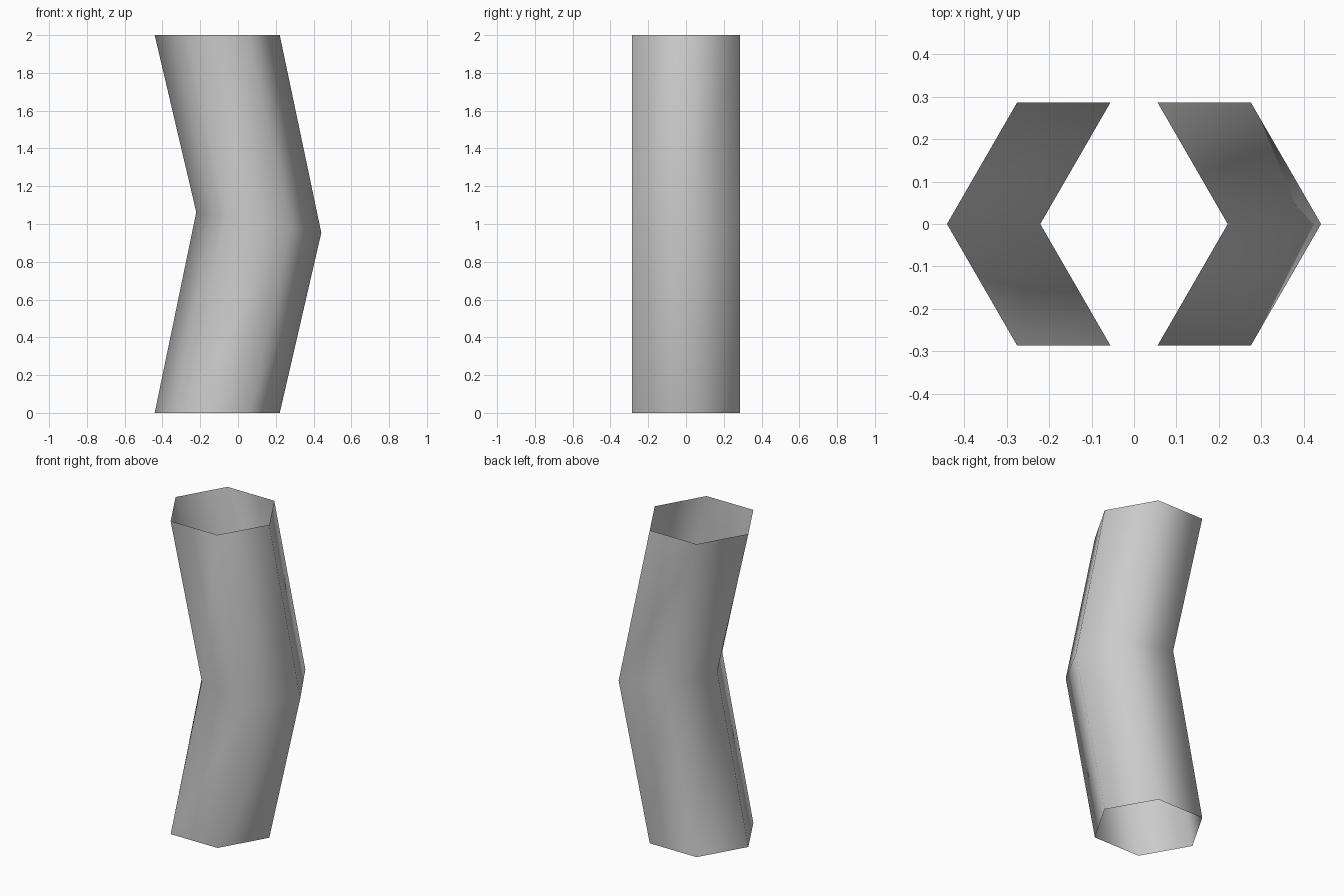
import bpy, bmesh
from math import cos, sin, tau

if "Cube" in bpy.data.objects:
    bpy.data.objects.remove(bpy.data.objects["Cube"])

SIDES, R = 6, 0.331

bm = bmesh.new()


def ring(cx, z, tilt=0.0):
    """Hexagon around (cx, 0, z), leaning down towards +x by tilt."""
    pts = [(R * cos(tau * i / SIDES), R * sin(tau * i / SIDES)) for i in range(SIDES)]
    return [bm.verts.new((cx + x, y, z - tilt * x)) for x, y in pts]


# Bottom rim, mitred elbow, top rim; both ends stay open
rings = [ring(-0.11, 0), ring(0.11, 1.008, 0.165), ring(-0.11, 2)]
for low, high in zip(rings, rings[1:]):
    for i in range(SIDES):
        j = (i + 1) % SIDES
        bm.faces.new((low[i], low[j], high[j], high[i])).smooth = True

mesh = bpy.data.meshes.new("bent_tube")
bm.to_mesh(mesh)
bm.free()
bpy.context.collection.objects.link(bpy.data.objects.new("bent_tube", mesh))
